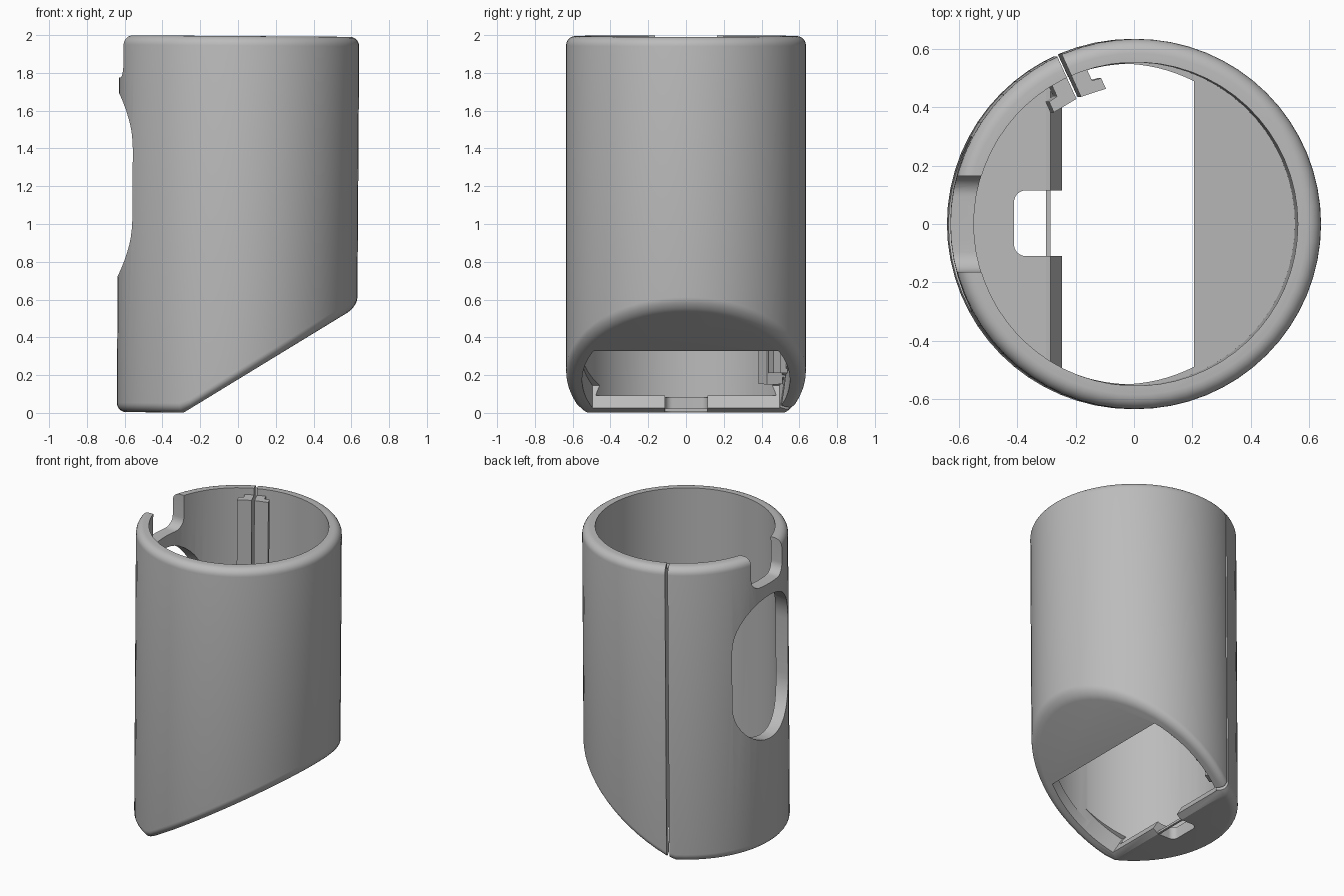
import bpy, bmesh
from math import cos, sin, acos, pi, sqrt, radians
from mathutils import Matrix, Vector

if "Cube" in bpy.data.objects:
    bpy.data.objects.remove(bpy.data.objects["Cube"])

HEIGHT, OUTER, INNER = 1.995, 0.635, 0.555
ROUND, FLOOR = 0.05, 0.08
CREASE, SLOPE = -0.28, 0.62

grey = bpy.data.materials.new("grey_plastic")
grey.use_nodes = True
grey.diffuse_color = (0.5, 0.5, 0.5, 1)
grey.node_tree.nodes["Principled BSDF"].inputs["Base Color"].default_value = (0.5, 0.5, 0.5, 1)


def loft(name, loops, split=None):
    """Skin a stack of loops; the first cap may be folded at a vertex index."""
    bm = bmesh.new()
    rings = [[bm.verts.new(p) for p in loop] for loop in loops]
    for a, b in zip(rings, rings[1:]):
        n = len(a)
        for i in range(n):
            j = (i + 1) % n
            bm.faces.new((a[i], a[j], b[j], b[i]))
    first = rings[0]
    if split:
        bm.faces.new(first[:split + 1])
        bm.faces.new(first[split:] + [first[0]])
    else:
        bm.faces.new(first)
    bm.faces.new(rings[-1])
    bmesh.ops.recalc_face_normals(bm, faces=bm.faces)
    mesh = bpy.data.meshes.new(name)
    bm.to_mesh(mesh)
    bm.free()
    mesh.materials.append(grey)
    ob = bpy.data.objects.new(name, mesh)
    bpy.context.collection.objects.link(ob)
    return ob


def prism(name, outline, direction, start, end):
    d = Vector(direction)
    return loft(name, [[Vector(p) + d * k for p in outline] for k in (start, end)])


def activate(ob):
    bpy.ops.object.select_all(action='DESELECT')
    ob.select_set(True)
    bpy.context.view_layer.objects.active = ob


def cut(ob, cutter):
    cutter.hide_render = True
    mod = ob.modifiers.new("cut", 'BOOLEAN')
    mod.operation, mod.solver, mod.object = 'DIFFERENCE', 'EXACT', cutter
    activate(ob)
    bpy.ops.object.modifier_apply(modifier=mod.name)
    bpy.data.objects.remove(cutter)


SLOPE_SEGS, FLAT_SEGS = 42, 22


def angles(crease_x, radius):
    """Angles round the tube, with vertices exactly on the floor crease."""
    t = acos(crease_x / radius)
    return ([-t + 2 * t * i / SLOPE_SEGS for i in range(SLOPE_SEGS)]
            + [t + 2 * (pi - t) * i / FLAT_SEGS for i in range(FLAT_SEGS)])


def ring(radius, angs, height):
    return [(radius * cos(a), radius * sin(a), height(radius * cos(a))) for a in angs]


def under(x):
    return max(0, SLOPE * (x - CREASE))


# Outer body with rounded rims and a slanted underside
angs = angles(CREASE, OUTER - ROUND)
steps = [pi / 2 * i / 6 for i in range(7)]
loops = [ring(OUTER - ROUND * (1 - sin(s)), angs,
              lambda x, s=s: under(x) + ROUND * (1 - cos(s))) for s in steps]
loops += [ring(OUTER - ROUND * (1 - cos(s)), angs,
               lambda x, s=s: HEIGHT - ROUND * (1 - sin(s))) for s in steps]
body = loft("sleeve_body", loops, SLOPE_SEGS)

# Hollow interior with a folded floor
inner_crease = CREASE - 0.016
cavity = loft("cavity_cutter", [
    ring(INNER, angles(inner_crease, INNER),
         lambda x: FLOOR + max(0, SLOPE * (x - inner_crease))),
    ring(INNER, angles(inner_crease, INNER), lambda x: HEIGHT + 0.2)], SLOPE_SEGS)
cut(body, cavity)

# Wide opening through the slanted floor, square to the slope
normal = Vector((-SLOPE, 0, 1)).normalized()
xs = [-0.24 + 0.49 * i / 16 for i in range(17)]
edge = [(x, sqrt(0.55 ** 2 - x * x)) for x in xs]
outline = [(x, y, under(x)) for x, y in edge] + [(x, -y, under(x)) for x, y in reversed(edge)]
cut(body, prism("floor_cutter", outline, normal, -0.06, 0.14))


def arc(cx, cy, r, start, end, n=8):
    return [(cx + r * cos(radians(start + (end - start) * i / n)),
             cy + r * sin(radians(start + (end - start) * i / n))) for i in range(n + 1)]


# Rounded notch in the flat floor, with a thin bridge across its mouth
notch = arc(-0.365, -0.07, 0.04, 270, 180) + arc(-0.365, 0.075, 0.04, 180, 90)
notch += [(-0.2, 0.115), (-0.2, -0.11)]
cut(body, prism("notch_cutter", [(x, y, 0) for x, y in notch], (0, 0, 1), -0.1, 0.15))
bridge = [(-0.295, -0.12, 0), (-0.28, -0.12, 0), (-0.28, 0.125, 0), (-0.295, 0.125, 0)]
parts = [body, prism("notch_bridge", bridge, (0, 0, 1), 0.005, 0.02)]

# Tall oval window in the side
oval = arc(0, 1.39, 0.3, 0, 180, 20) + arc(0, 1.02, 0.3, 180, 360, 20)
cut(body, prism("window_cutter", [(0, y, z) for y, z in oval], (-1, 0, 0), 0.3, 0.9))

# Rim notch with rounded lower corners
rim = arc(-0.095, 1.84, 0.07, 180, 270) + arc(0.095, 1.84, 0.07, 270, 360)
rim += [(0.165, 2.2), (-0.165, 2.2)]
cut(body, prism("rim_cutter", [(0, y, z) for y, z in rim], (-1, 0, 0), 0.3, 0.9))

# Narrow full-height slit, described by tangent and radial offsets
radial = Vector((cos(radians(114.4)), sin(radians(114.4)), 0))
tangent = Vector((radial.y, -radial.x, 0))
GAP = 0.0085


def around_slit(points):
    return [tangent * t + radial * u for t, u in points]


slit = [(-GAP, 0.53), (GAP, 0.53), (GAP, 0.75), (-GAP, 0.75)]
cut(body, prism("slit_cutter", around_slit(slit), (0, 0, 1), -0.1, 2.2))

# Flanged rails on both sides of the slit
rail = [(GAP, 0.565), (GAP, 0.475), (0.098, 0.465), (0.098, 0.505), (0.066, 0.51), (0.066, 0.56)]
for name, side, bottom in (("left_rail", 1, 0.21), ("right_rail", -1, 0.15)):
    pts = around_slit([(side * t, u) for t, u in rail])
    parts.append(prism(name, pts, (0, 0, 1), bottom, 1.95))

# Slight lean, then smooth shading with sharp edges kept
lean = Matrix.Translation((-0.007, 0, 0)) @ Matrix.Rotation(0.007, 4, 'Y')
for ob in parts:
    ob.data.transform(lean)
    activate(ob)
    bpy.ops.object.shade_smooth_by_angle(angle=radians(30))
